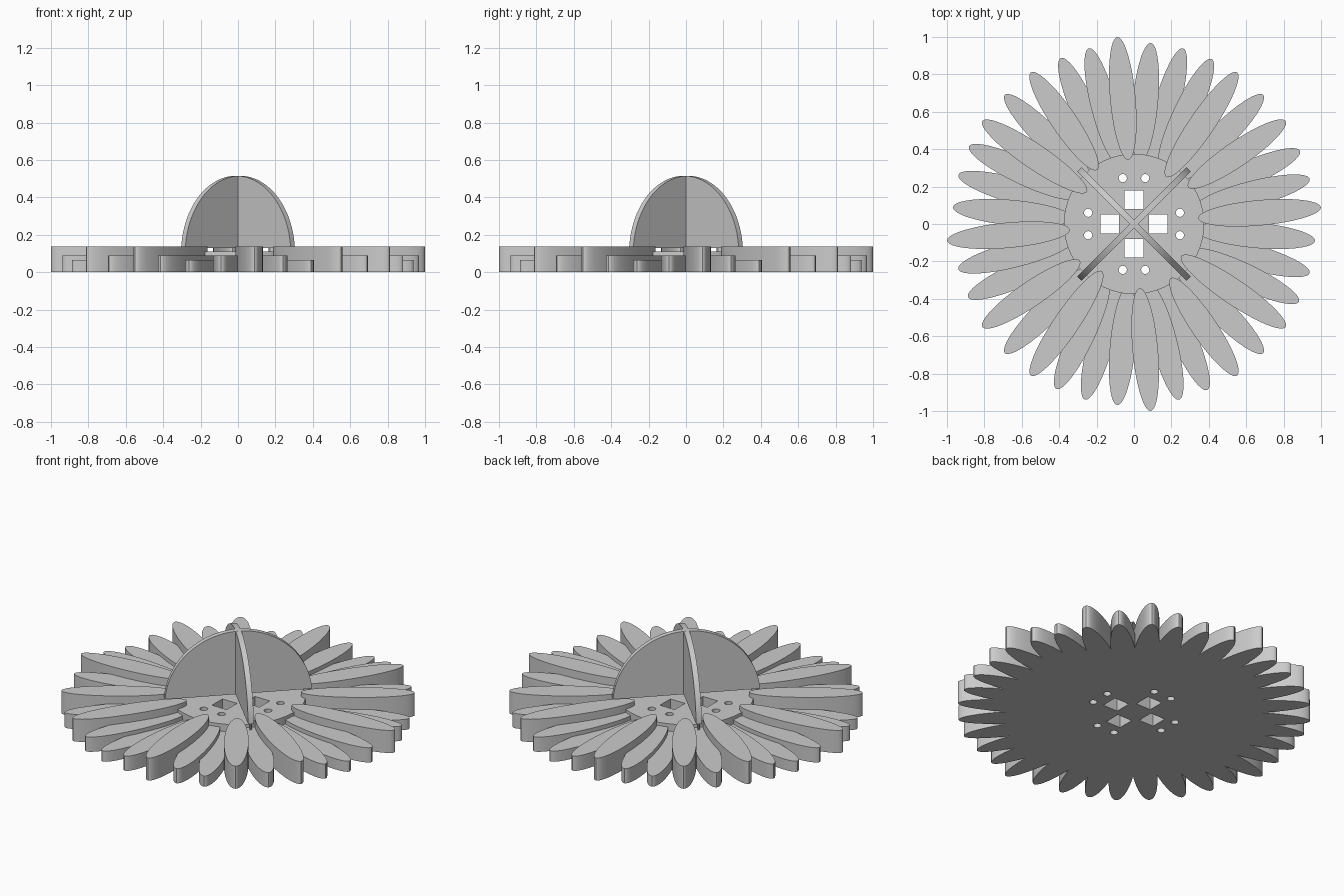
import bpy
from math import sin, cos, pi, radians
from mathutils import Matrix

cube = bpy.data.objects.get("Cube")
if cube:
    bpy.data.objects.remove(cube, do_unlink=True)

grey = bpy.data.materials.new("plain grey")
grey.use_nodes = True
grey.diffuse_color = (0.6, 0.6, 0.6, 1)
grey.node_tree.nodes["Principled BSDF"].inputs["Base Color"].default_value = (0.6, 0.6, 0.6, 1)


def ellipse(cx, cy, rx, ry, n, start=0.0, sweep=2 * pi):
    return [(cx + rx * cos(start + sweep * i / n), cy + ry * sin(start + sweep * i / n))
            for i in range(n)]


def square(cx, cy, h):
    return [(cx - h, cy - h), (cx + h, cy - h), (cx + h, cy + h), (cx - h, cy + h)]


def prism(name, loops, low, high, matrix=Matrix()):
    """Extrude a flat outline (further loops are holes) from low to high."""
    curve = bpy.data.curves.new(name, 'CURVE')
    curve.dimensions = '2D'
    curve.fill_mode = 'BOTH'
    curve.extrude = (high - low) / 2
    for loop in loops:
        spline = curve.splines.new('POLY')
        spline.points.add(len(loop) - 1)
        for point, (x, y) in zip(spline.points, loop):
            point.co = (x, y, 0, 1)
        spline.use_cyclic_u = True
    curve.materials.append(grey)
    obj = bpy.data.objects.new(name, curve)
    bpy.context.collection.objects.link(obj)
    obj.matrix_world = matrix @ Matrix.Translation((0, 0, (low + high) / 2))
    bpy.ops.object.select_all(action='DESELECT')
    obj.select_set(True)
    bpy.context.view_layer.objects.active = obj
    bpy.ops.object.convert(target='MESH')
    bpy.ops.object.shade_smooth_by_angle(angle=radians(30))
    return obj


def turn(angle):
    return Matrix.Rotation(angle, 4, 'Z')


# Centre disc with four square slots and eight round holes
holes = []
for q in range(4):
    c, s = cos(q * pi / 2), sin(q * pi / 2)
    holes.append(square(0.13 * c, 0.13 * s, 0.05))
    for side in (-0.06, 0.06):
        holes.append(ellipse(0.245 * c - side * s, 0.245 * s + side * c, 0.022, 0.022, 20))
prism("centre_disc", [ellipse(0, 0, 0.375, 0.375, 72)] + holes, 0, 0.11)

# Solid ring that joins the petals
prism("petal_ring", [ellipse(0, 0, 0.66, 0.66, 72), ellipse(0, 0, 0.36, 0.36, 72)], 0, 0.06)

# Petals: nine per quarter turn as (angle, inner radius, tip radius, height)
HIGH, MID, LOW = 0.138, 0.09, 0.065
quarter = [
    (-84.9, 0.345, 1.003, HIGH), (-75.6, 0.33, 0.97, MID), (-66.2, 0.33, 0.97, LOW),
    (-55.8, 0.35, 0.98, HIGH), (-45, 0.33, 0.976, MID), (-34.2, 0.305, 0.98, HIGH),
    (-25.2, 0.33, 0.975, MID), (-15.6, 0.33, 0.975, LOW), (-5.3, 0.33, 0.972, MID)]
for q in range(4):
    for i, (angle, inner, tip, height) in enumerate(quarter):
        outline = ellipse((inner + tip) / 2, 0, (tip - inner) / 2, 0.068, 48)
        prism(f"petal_{q * 9 + i + 1}", [outline], 0, height, turn(radians(angle + 90 * q)))

# Two crossed upright half discs, each with a thin pin at both ends
R, T, BASE = 0.415, 0.032, 0.13
stand = Matrix.Rotation(pi / 2, 4, 'X')
arc = [(R * cos(pi * i / 64), 0.1 + R * sin(pi * i / 64)) for i in range(65)]
arc = [p for p in arc if p[1] > BASE]
arc = [(R * 0.997, BASE)] + arc + [(-R * 0.997, BASE)]
for k, name in enumerate(("arch_wall_a", "arch_wall_b")):
    spin = turn(pi / 4 + k * pi / 2)
    prism(name, [arc], -T / 2, T / 2, spin @ stand)
    for side in (-1, 1):
        prism(f"{name}_pin", [ellipse(side * 0.4, 0, 0.007, 0.007, 10)], 0, BASE + 0.01, spin)
